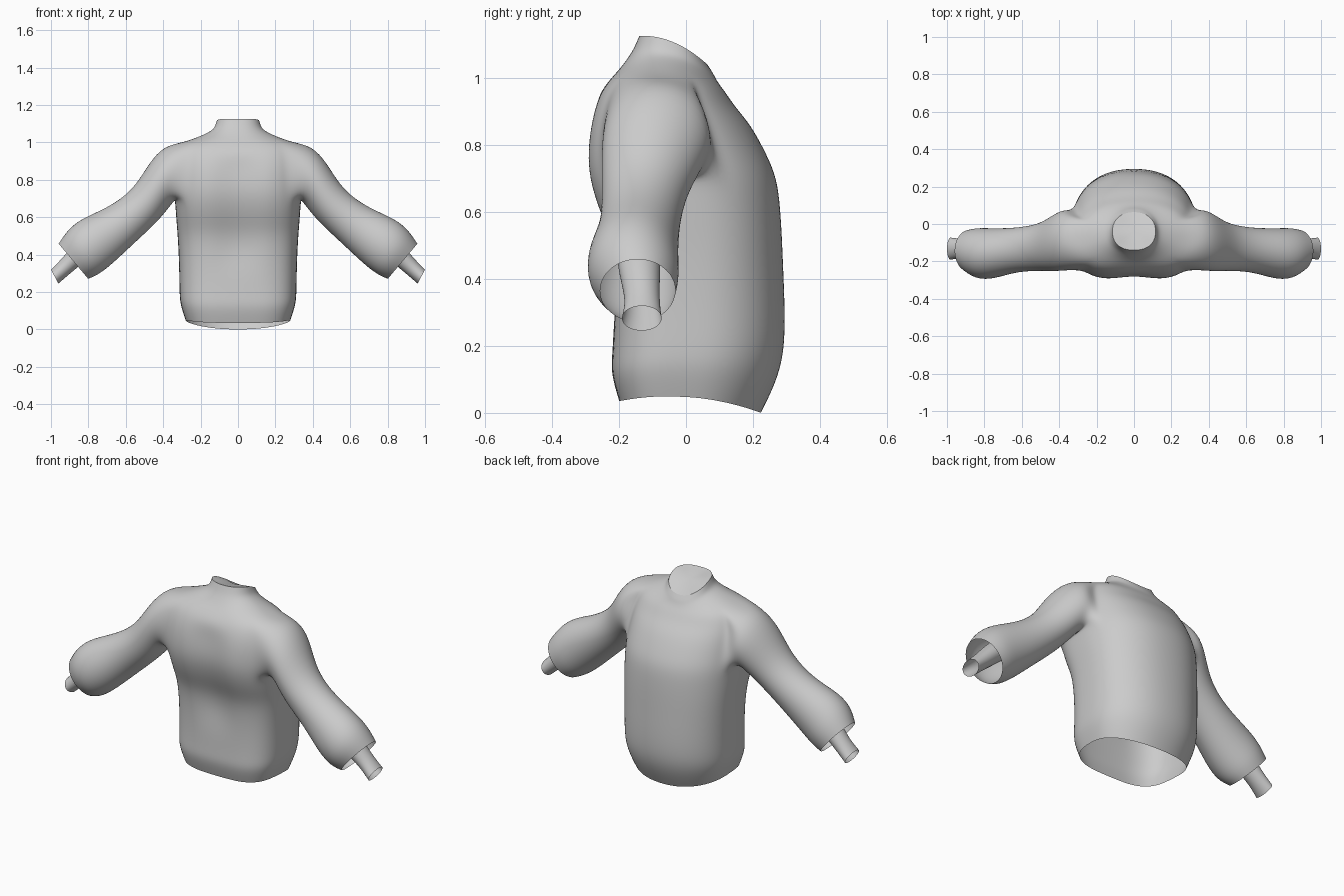
import bpy
import bmesh
from math import cos, sin, pi, exp, copysign

cube = bpy.data.objects.get("Cube")
if cube:
    bpy.data.objects.remove(cube, do_unlink=True)

fabric = bpy.data.materials.new("light_grey")
fabric.use_nodes = True
grey = (0.6, 0.6, 0.6, 1)
fabric.diffuse_color = grey
fabric.node_tree.nodes["Principled BSDF"].inputs["Base Color"].default_value = grey

COLUMNS = 32      # vertices around the torso
ARM_SIDES = 20    # vertices around a sleeve

# Torso levels: half width, front y, front z, back y, back z, lift at the sides
TORSO = [
    (.28, -.20, .035, .225, 0, .03),
    (.307, -.226, .12, .27, .09, .02),
    (.314, -.22, .18, .295, .18, 0),
    (.315, -.215, .3, .297, .3, 0),
    (.319, -.217, .42, .292, .42, 0),
    (.325, -.23, .52, .288, .52, 0),
    (.333, -.27, .61, .283, .61, 0),
    (.338, -.297, .7, .273, .7, 0),
    (.335, -.302, .78, .243, .77, 0),
    (.33, -.29, .87, .195, .86, 0),
    (.32, -.266, .94, .15, .91, .01),
    (.29, -.237, .985, .12, .955, .03),
    (.20, -.20, 1.025, .1, .98, .03),
    (.145, -.177, 1.055, .088, 1.0, .03),
    (.126, -.157, 1.085, .081, 1.015, .025),
    (.116, -.14, 1.125, .064, 1.04, .025),
]
# Rows of the torso that bound the armhole
HOLE_LOW, HOLE_HIGH, HOLE_MID, HOLE_HALF = 7, 11, -1, 3

# Sleeve sections: top x, top z, bottom x, bottom z, front y, back y
SLEEVE = [
    (.395, .985, .345, .68, -.25, .085),
    (.475, .895, .385, .63, -.255, .05),
    (.56, .745, .44, .565, -.252, 0),
    (.70, .65, .56, .455, -.255, -.02),
    (.845, .592, .675, .345, -.297, -.022),
    (.915, .53, .75, .288, -.297, -.018),
    (.96, .46, .80, .27, -.258, -.03),
]
WRIST = [
    (.69, .62, .62, .53, -.21, -.075),
    (.85, .49, .78, .395, -.21, -.075),
    (.945, .375, .885, .31, -.178, -.08),
    (1.0, .32, .96, .245, -.192, -.072),
]


def signed_power(v, p):
    return copysign(abs(v) ** p, v)


def torso_ring(bm, half_width, yf, zf, yb, zb, lift):
    """Oval, boxy at the front, tilted between its front and back heights."""
    front_power = .6 if zb < .96 else .85
    ring = []
    for i in range(COLUMNS):
        a = 2 * pi * i / COLUMNS
        power = front_power if sin(a) < 0 else .92
        x = half_width * signed_power(cos(a), power)
        t = signed_power(sin(a), power)
        y = (yf + yb) / 2 + t * (yb - yf) / 2
        z = (zf + zb) / 2 + t * (zb - zf) / 2 + lift * (1 - t * t)
        # Soft groove down the middle of the chest
        if t < 0 and .4 < z < .92:
            y += .025 * exp(-(x / .08) ** 2)
        ring.append(bm.verts.new((x, y, z)))
    return ring


def arm_ring(bm, side, xt, zt, xb, zb, yf, yb):
    """Oval section starting at its top and running round by the front."""
    ring = []
    for j in range(ARM_SIDES):
        a = 2 * pi * j / ARM_SIDES
        x = (xt + xb) / 2 + cos(a) * (xt - xb) / 2
        z = (zt + zb) / 2 + cos(a) * (zt - zb) / 2
        y = (yf + yb) / 2 - sin(a) * (yb - yf) / 2
        ring.append(bm.verts.new((side * x, y, z)))
    return ring


def bridge(bm, a, b, skip=()):
    n = len(a)
    for i in range(n):
        if i not in skip:
            k = (i + 1) % n
            bm.faces.new((a[i], a[k], b[k], b[i]))


def finish(bm, name):
    bmesh.ops.recalc_face_normals(bm, faces=bm.faces)
    for f in bm.faces:
        f.smooth = True
    mesh = bpy.data.meshes.new(name)
    bm.to_mesh(mesh)
    bm.free()
    mesh.materials.append(fabric)
    obj = bpy.data.objects.new(name, mesh)
    bpy.context.collection.objects.link(obj)
    mod = obj.modifiers.new("smooth_surface", "SUBSURF")
    mod.levels = mod.render_levels = 2


def armhole(rows, side):
    """Armhole border, ordered like a sleeve ring."""
    def vert(offset, row):
        i = HOLE_MID + offset
        return rows[row][(i if side > 0 else COLUMNS // 2 - i) % COLUMNS]
    h, lo, hi = HOLE_HALF, HOLE_LOW, HOLE_HIGH
    path = [(-k, hi) for k in range(h)]
    path += [(-h, r) for r in range(hi, lo, -1)]
    path += [(k, lo) for k in range(-h, h)]
    path += [(h, r) for r in range(lo, hi)]
    path += [(k, hi) for k in range(h, 0, -1)]
    return [vert(*p) for p in path]


# Shirt torso, open at the hem
bm = bmesh.new()
crease = bm.edges.layers.float.new("crease_edge")
rows = [torso_ring(bm, *level) for level in TORSO]
gap = set()
for i in range(HOLE_MID - HOLE_HALF, HOLE_MID + HOLE_HALF):
    gap |= {i % COLUMNS, (COLUMNS // 2 - i - 1) % COLUMNS}
for r in range(len(rows) - 1):
    bridge(bm, rows[r], rows[r + 1], gap if HOLE_LOW <= r < HOLE_HIGH else ())

# Neck closed by a flat face with a crisp rim
for e in bm.faces.new(rows[-1]).edges:
    e.smooth = False
    e[crease] = 1

# Sleeves grown from the armholes, open at the cuffs
for side in (1, -1):
    previous = armhole(rows, side)
    for section in SLEEVE:
        ring = arm_ring(bm, side, *section)
        bridge(bm, previous, ring)
        previous = ring
finish(bm, "shirt")

# Open wrist tubes reaching out of the wide cuffs
for side, name in ((1, "left_wrist"), (-1, "right_wrist")):
    bm = bmesh.new()
    rings = [arm_ring(bm, side, *section) for section in WRIST]
    for a, b in zip(rings, rings[1:]):
        bridge(bm, a, b)
    finish(bm, name)
